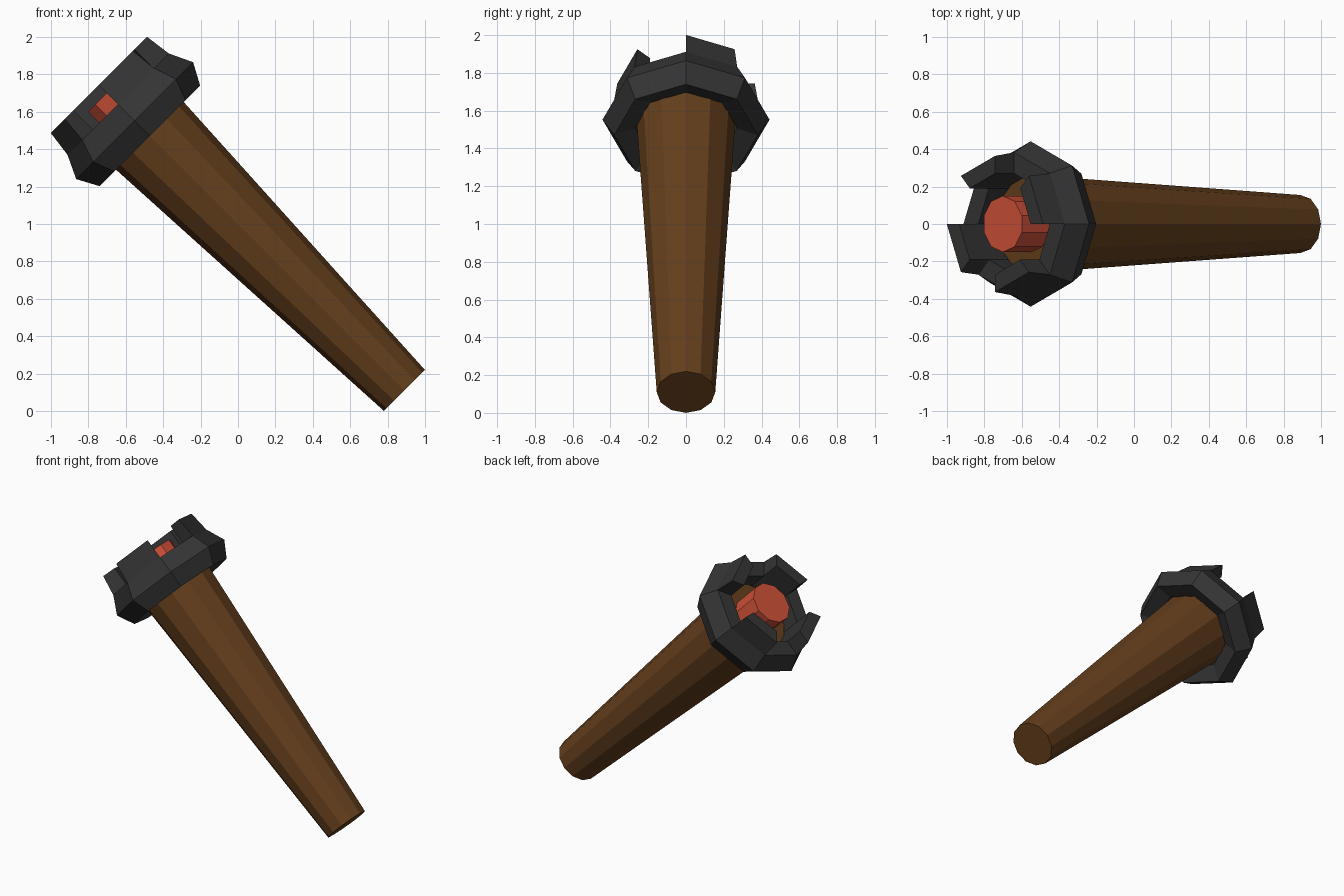
import bpy, bmesh, math
from mathutils import Matrix

if "Cube" in bpy.data.objects:
    bpy.data.objects.remove(bpy.data.objects["Cube"])

# everything is built upright, then leaned 45 degrees about the handle's foot
LEAN = Matrix.Translation((0.89, 0, 0.11)) @ Matrix.Rotation(math.radians(-45), 4, 'Y')


def finish(name, bm, color):
    bmesh.ops.recalc_face_normals(bm, faces=bm.faces[:])
    bm.transform(LEAN)
    mesh = bpy.data.meshes.new(name)
    bm.to_mesh(mesh)
    bm.free()
    mat = bpy.data.materials.new(name + "_colour")
    mat.diffuse_color = (*color, 1)
    mat.use_nodes = True
    mat.node_tree.nodes["Principled BSDF"].inputs["Base Color"].default_value = mat.diffuse_color
    mesh.materials.append(mat)
    obj = bpy.data.objects.new(name, mesh)
    bpy.context.collection.objects.link(obj)


def rod(name, sides, r1, r2, z1, z2, color):
    bm = bmesh.new()
    bmesh.ops.create_cone(bm, cap_ends=True, segments=sides, radius1=r1, radius2=r2,
                          depth=z2 - z1, matrix=Matrix.Translation((0, 0, (z1 + z2) / 2)))
    finish(name, bm, color)


# tapered wooden handle and the glowing core on top of it
rod("handle", 12, 0.155, 0.262, 0, 2.04, (0.13, 0.05, 0.012))
rod("ember_core", 10, 0.15, 0.15, 2.03, 2.25, (0.62, 0.08, 0.04))

# octagonal collar: closed profile swept around the handle axis
profile = [(0.27, 1.975), (0.38, 1.925), (0.442, 2.04), (0.383, 2.165), (0.27, 2.165)]
bm = bmesh.new()
rings = []
for i in range(8):
    a = math.radians(45 * i)
    rings.append([bm.verts.new((r * math.cos(a), r * math.sin(a), z)) for r, z in profile])
top_faces = []
n = len(profile)
for i in range(8):
    p, q = rings[i], rings[(i + 1) % 8]
    for j in range(n):
        k = (j + 1) % n
        f = bm.faces.new((p[j], q[j], q[k], p[k]))
        if j == 3 and i % 2 == 0:
            top_faces.append(f)
bmesh.ops.recalc_face_normals(bm, faces=bm.faces[:])

# crown teeth raised from every second top face
for f in bmesh.ops.extrude_discrete_faces(bm, faces=top_faces)["faces"]:
    for v in f.verts:
        v.co.z = 2.31
        if v.co.xy.length > 0.33:
            v.co.x *= 0.95
            v.co.y *= 0.95
finish("crown_collar", bm, (0.035, 0.035, 0.035))
